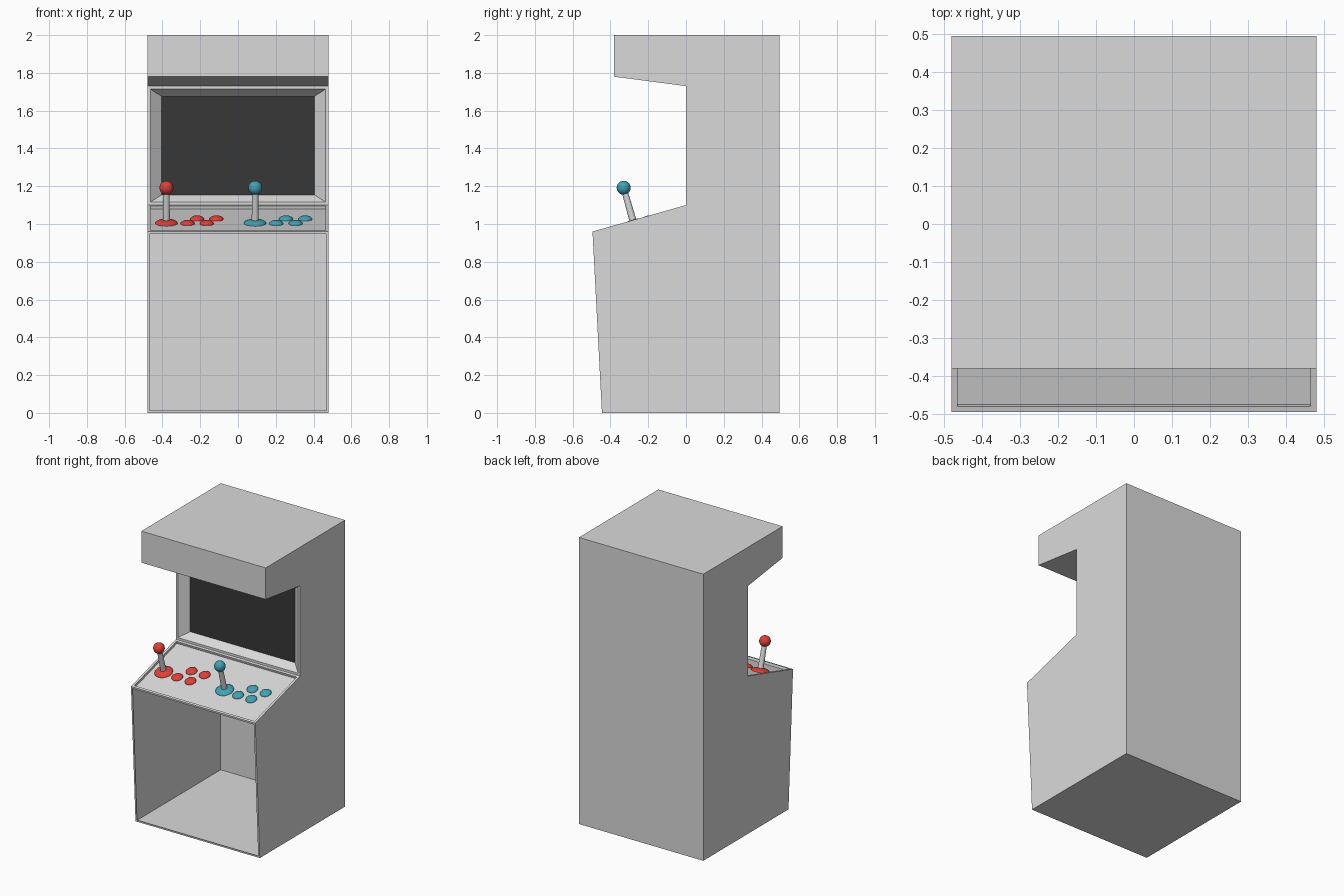
import bpy, bmesh, math
from mathutils import Vector, Matrix

if "Cube" in bpy.data.objects:
    bpy.data.objects.remove(bpy.data.objects["Cube"])


def material(name, rgb):
    m = bpy.data.materials.new(name)
    m.diffuse_color = (*rgb, 1)
    m.use_nodes = True
    m.node_tree.nodes["Principled BSDF"].inputs["Base Color"].default_value = m.diffuse_color
    return m


GREY = material("light_grey", (0.7, 0.7, 0.7))
DARK = material("screen_black", (0.038, 0.038, 0.038))
RED = material("red", (0.74, 0.05, 0.04))
TEAL = material("teal", (0.05, 0.36, 0.45))


def make_object(name, bm, *mats):
    me = bpy.data.meshes.new(name)
    bm.to_mesh(me)
    bm.free()
    for m in mats:
        me.materials.append(m)
    ob = bpy.data.objects.new(name, me)
    bpy.context.collection.objects.link(ob)
    return ob


# Cabinet shell: side profile (y, z) swept across the width
PROFILE = [(0.495, 0), (-0.445, 0), (-0.495, 0.96), (0, 1.10),
           (0, 1.73), (-0.38, 1.78), (-0.38, 2), (0.495, 2)]
HALF = 0.48
bm = bmesh.new()
left = [bm.verts.new((-HALF, y, z)) for y, z in PROFILE]
right = [bm.verts.new((HALF, y, z)) for y, z in PROFILE]
bm.faces.new(left)
bm.faces.new(right[::-1])
n = len(PROFILE)
strips = [bm.faces.new((left[i], right[i], right[(i + 1) % n], left[(i + 1) % n]))
          for i in range(n)]
bmesh.ops.recalc_face_normals(bm, faces=bm.faces[:])
front, panel, display = strips[1:4]


def recess(face, depth, sx=1, sz=1):
    """Push a face inwards, scaling it about its centre."""
    normal = face.normal.copy()
    new = bmesh.ops.extrude_discrete_faces(bm, faces=[face])["faces"][0]
    c = new.calc_center_median()
    for v in new.verts:
        d = v.co - c
        v.co = c + Vector((d.x * sx, d.y, d.z * sz)) - normal * depth
    return new


# Rims around the lower opening, control panel and display
for face, rim in ((front, 0.012), (panel, 0.016), (display, 0.016)):
    bmesh.ops.inset_individual(bm, faces=[face], thickness=rim, use_even_offset=True)
bm.normal_update()
recess(panel, 0.017)
screen = recess(display, 0.05, 0.872, 0.872)
screen.material_index = 1
# Lower front is open
bmesh.ops.delete(bm, geom=[front], context='FACES')
make_object("cabinet", bm, GREY, DARK)

# Controls stand square to the sloping panel
TILT = math.atan2(0.14, 0.495)


def on_panel(x, y):
    z = 0.96 + (y + 0.495) * math.tan(TILT) - 0.017 / math.cos(TILT)
    return Matrix.Translation((x, y, z)) @ Matrix.Rotation(TILT, 4, 'X')


def smooth(ob, where):
    ob.matrix_world = where
    ob.data.shade_smooth()
    return ob


def dome(name, r, h, where, mat):
    bm = bmesh.new()
    bmesh.ops.create_uvsphere(bm, u_segments=32, v_segments=16, radius=1)
    low = [v for v in bm.verts if v.co.z < -0.01]
    bmesh.ops.delete(bm, geom=low, context='VERTS')
    bmesh.ops.scale(bm, vec=(r, r, h), verts=bm.verts)
    smooth(make_object(name, bm, mat), where)


def control_set(label, x, mat):
    at = on_panel(x, -0.277)
    # Joystick base, shaft and ball
    dome(label + "_joystick_base", 0.059, 0.02, at, mat)
    bm = bmesh.new()
    bmesh.ops.create_cone(bm, cap_ends=False, segments=24, radius1=0.019,
                          radius2=0.016, depth=0.18)
    smooth(make_object(label + "_joystick_shaft", bm, GREY),
           at @ Matrix.Translation((0, 0, 0.09)))
    bm = bmesh.new()
    bmesh.ops.create_uvsphere(bm, u_segments=32, v_segments=16, radius=0.037)
    smooth(make_object(label + "_joystick_ball", bm, mat),
           at @ Matrix.Translation((0, 0, 0.195)))
    # Four staggered buttons
    for i in range(4):
        y = -0.288 if i % 2 == 0 else -0.203
        dome(f"{label}_button_{i + 1}", 0.037, 0.019,
             on_panel(x + 0.112 + 0.051 * i, y), mat)


control_set("left", -0.379, RED)
control_set("right", 0.091, TEAL)
